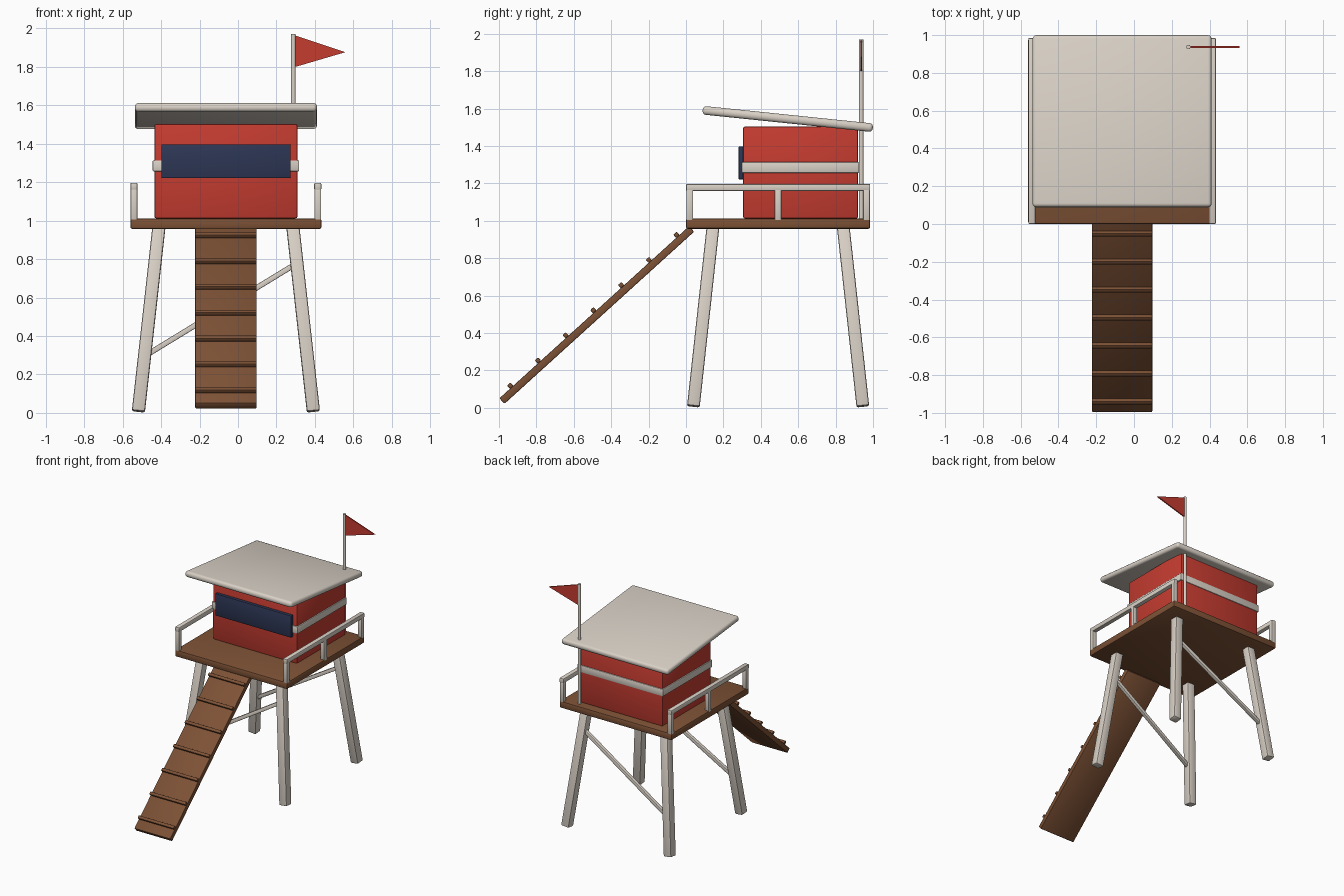
import bpy, bmesh, math
from mathutils import Vector, Matrix

if "Cube" in bpy.data.objects:
    bpy.data.objects.remove(bpy.data.objects["Cube"])

CX, CY = -0.063, 0.4925          # centre of the tower (ramp and flag stick out)
DECK_TOP = 1.012


def material(name, rgb):
    m = bpy.data.materials.new(name)
    m.diffuse_color = (*rgb, 1)
    m.use_nodes = True
    m.node_tree.nodes["Principled BSDF"].inputs["Base Color"].default_value = m.diffuse_color
    return m


CREAM = material("cream paint", (0.70, 0.64, 0.57))
RED = material("red paint", (0.56, 0.045, 0.030))
WOOD = material("brown wood", (0.205, 0.083, 0.036))
NAVY = material("navy glass", (0.026, 0.037, 0.09))


def finish(bm, name, mat, bevel=0.0, segments=2):
    if bevel:
        bmesh.ops.bevel(bm, geom=bm.edges[:], offset=bevel, segments=segments,
                        profile=0.5, affect='EDGES', clamp_overlap=True)
    bmesh.ops.recalc_face_normals(bm, faces=bm.faces[:])
    me = bpy.data.meshes.new(name)
    bm.to_mesh(me)
    bm.free()
    me.materials.append(mat)
    ob = bpy.data.objects.new(name, me)
    bpy.context.collection.objects.link(ob)
    bpy.ops.object.select_all(action='DESELECT')
    ob.select_set(True)
    bpy.context.view_layer.objects.active = ob
    bpy.ops.object.shade_smooth_by_angle(angle=math.radians(40))
    return ob


def beam(name, a, b, width, thick, mat, bevel=0.006, ref=(1, 0, 0), segments=2):
    """Bevelled bar from a to b; width runs along ref."""
    a, b, r = Vector(a), Vector(b), Vector(ref)
    d = (b - a).normalized()
    xa = (r - d * r.dot(d)).normalized()
    rot = Matrix((xa, d.cross(xa), d)).transposed().to_4x4()
    bm = bmesh.new()
    bmesh.ops.create_cube(bm, size=1, matrix=Matrix.Translation((a + b) / 2) @ rot
                          @ Matrix.Diagonal((width, thick, (b - a).length, 1)))
    return finish(bm, name, mat, bevel, segments)


def box(name, x0, x1, y0, y1, z0, z1, mat, bevel=0.006):
    cx, cy = (x0 + x1) / 2, (y0 + y1) / 2
    return beam(name, (cx, cy, z0), (cx, cy, z1), x1 - x0, y1 - y0, mat, bevel)


# deck
box("deck", CX - 0.497, CX + 0.497, CY - 0.4925, CY + 0.4925, 0.957, DECK_TOP, WOOD, 0.01)

# splayed legs
for sx, side in ((-1, "left"), (1, "right")):
    for sy, end in ((-1, "front"), (1, "back")):
        beam(f"{end}_{side}_leg",
             (CX + sx * 0.455, CY + sy * 0.453, 0.0075),
             (CX + sx * 0.348, CY + sy * 0.348, 0.97), 0.068, 0.068, CREAM, 0.01)

# diagonal braces between the legs, front and back
for sy, end in ((-1, "front"), (1, "back")):
    beam(f"{end}_brace", (CX - 0.42, CY + sy * 0.42, 0.297),
         (CX + 0.372, CY + sy * 0.372, 0.78), 0.028, 0.028, CREAM, 0.005, ref=(0, 1, 0))

# side railings
for sx, side in ((-1, "left"), (1, "right")):
    x = CX + sx * 0.478
    beam(f"{side}_rail", (x, 0.0, 1.178), (x, 0.985, 1.178), 0.037, 0.037, CREAM)
    for i, y in enumerate((0.02, CY, 0.965)):
        beam(f"{side}_rail_post_{i + 1}", (x, y, 1.0), (x, y, 1.175), 0.036, 0.036, CREAM)

# cabin with stripe and front window
box("cabin", CX - 0.372, CX + 0.372, 0.305, 0.92, 1.012, 1.503, RED, 0.01)
box("cabin_stripe", CX - 0.381, CX + 0.381, 0.298, 0.926, 1.256, 1.314, CREAM)
box("window", CX - 0.336, CX + 0.336, 0.281, 0.31, 1.221, 1.397, NAVY, 0.004)

# sloping roof
beam("roof", (CX, 0.089, 1.591), (CX, 0.999, 1.497), 0.948, 0.046, CREAM, 0.019, segments=3)

# ramp with cleats
low, high = Vector((CX, -0.984, 0.036)), Vector((CX, 0.030, 0.956))
along = (high - low).normalized()
up = Vector((0, -along.z, along.y))
beam("ramp", low, high, 0.32, 0.04, WOOD)
for i in range(7):
    p = low + along * (0.088 + 0.2 * i) + up * 0.031
    half = Vector((0.16, 0, 0))
    beam(f"ramp_cleat_{i + 1}", p - half, p + half, 0.024, 0.024, WOOD, 0.005, ref=along)

# flagpole
bm = bmesh.new()
bmesh.ops.create_cone(bm, cap_ends=True, segments=16, radius1=0.012, radius2=0.012,
                      depth=0.97, matrix=Matrix.Translation((0.288, 0.937, 1.485)))
finish(bm, "flagpole", CREAM)

# pennant
bm = bmesh.new()
tri = bm.faces.new([bm.verts.new((x, 0.932, z))
                    for x, z in ((0.292, 1.965), (0.292, 1.798), (0.558, 1.876))])
ext = bmesh.ops.extrude_face_region(bm, geom=[tri])["geom"]
bmesh.ops.translate(bm, vec=(0, 0.01, 0),
                    verts=[v for v in ext if isinstance(v, bmesh.types.BMVert)])
finish(bm, "pennant", RED)
